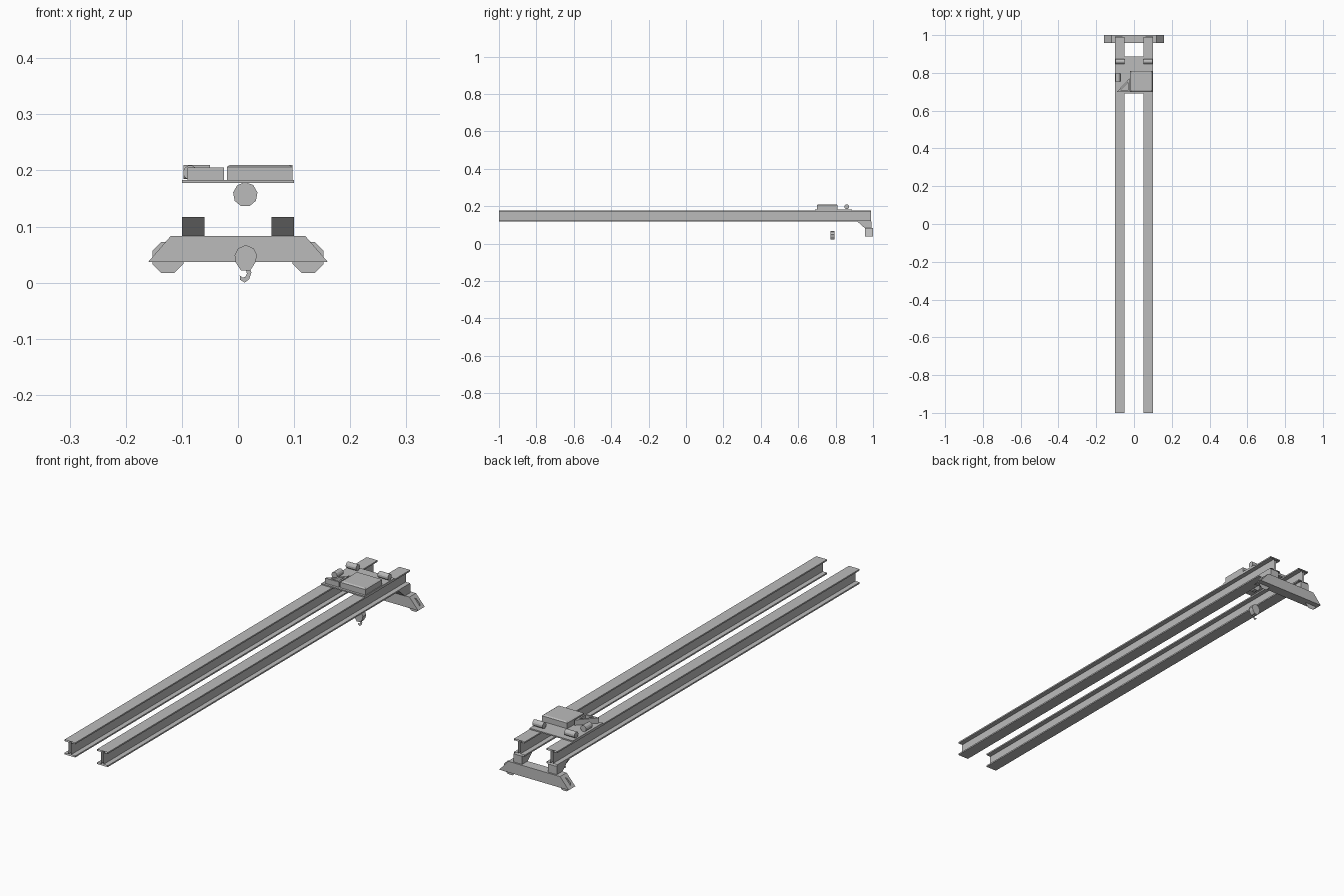
import bpy, bmesh, math
from mathutils import Matrix, Vector

if "Cube" in bpy.data.objects:
    bpy.data.objects.remove(bpy.data.objects["Cube"])

grey = bpy.data.materials.new("steel_grey")
grey.use_nodes = True
colour = (0.5, 0.5, 0.5, 1)
grey.diffuse_color = colour
grey.node_tree.nodes["Principled BSDF"].inputs["Base Color"].default_value = colour


def finish(name, bm):
    bmesh.ops.recalc_face_normals(bm, faces=bm.faces)
    mesh = bpy.data.meshes.new(name)
    bm.to_mesh(mesh)
    bm.free()
    mesh.materials.append(grey)
    ob = bpy.data.objects.new(name, mesh)
    bpy.context.collection.objects.link(ob)
    return ob


def place(axis, p, t):
    """Put profile point p at depth t along the given axis."""
    a, b = p
    return {"x": (t, a, b), "y": (a, t, b), "z": (a, b, t)}[axis]


def prism(name, axis, profile, lo, hi, caps=True, top=None):
    """Extrude a profile; an optional second profile tapers it."""
    bm = bmesh.new()
    r0 = [bm.verts.new(place(axis, p, lo)) for p in profile]
    r1 = [bm.verts.new(place(axis, p, hi)) for p in (top or profile)]
    n = len(profile)
    for i in range(n):
        j = (i + 1) % n
        bm.faces.new((r0[i], r0[j], r1[j], r1[i]))
    if caps:
        bm.faces.new(r0)
        bm.faces.new(r1)
    return finish(name, bm)


def sheet(name, profile, y):
    """Flat plate standing in the xz plane."""
    bm = bmesh.new()
    bm.faces.new([bm.verts.new((a, y, b)) for a, b in profile])
    return finish(name, bm)


def rect(x0, x1, y0, y1):
    return [(x0, y0), (x1, y0), (x1, y1), (x0, y1)]


def ngon(cx, cz, r, n, turn=0.5):
    return [(cx + r * math.cos(math.tau * (i + turn) / n),
             cz + r * math.sin(math.tau * (i + turn) / n)) for i in range(n)]


# Open-ended I-beams, support brackets and wheels on both sides
for s, side in ((1, "left"), (-1, "right")):
    c, w, t, f = 0.075, 0.025, 0.005, 0.006
    z0, z1 = 0.117, 0.178
    half = [(w, z0), (w, z0 + f), (t, z0 + f), (t, z1 - f), (w, z1 - f), (w, z1)]
    section = half + [(-x, z) for x, z in reversed(half)]
    prism(side + "_beam", "y", [(s * c + x, z) for x, z in section], -1, 0.99, caps=False)
    x0, x1 = sorted((s * 0.06, s * 0.1))
    prism(side + "_bracket", "x",
          [(0.917, 0.117), (0.955, 0.083), (0.993, 0.083), (0.993, 0.117)], x0, x1)
    sheet(side + "_wheel", ngon(s * 0.125, 0.045, 0.03, 8), 0.978)
    # Travel motors on the trolley deck
    m0, m1 = sorted((s * 0.05, s * 0.097))
    motor = prism(side + "_motor", "x", ngon(0.86, 0.197, 0.013, 12), m0, m1)

# End carriage
prism("end_carriage", "y",
      [(-0.16, 0.037), (0.16, 0.037), (0.12, 0.083), (-0.12, 0.083)], 0.957, 1)

# Trolley deck and hoist housing with a shallow raised lid
prism("trolley_deck", "z", rect(-0.1, 0.1, 0.69, 0.887), 0.178, 0.183)
prism("hoist_housing", "z", rect(-0.02, 0.097, 0.7, 0.81), 0.183, 0.206)
prism("housing_lid", "z", rect(-0.02, 0.097, 0.7, 0.81), 0.206, 0.21,
      top=rect(-0.014, 0.091, 0.706, 0.804))

# Side motor lying along the deck
prism("side_motor", "y", ngon(-0.085, 0.196, 0.013, 12), 0.755, 0.797)

# Triangular frame beside the housing
outer = [(-0.09, 0.7), (-0.025, 0.7), (-0.025, 0.77)]
mid = Vector((-0.042, 0.718))
inner = [tuple(mid + (Vector(p) - mid) * 0.6) for p in outer]
bm = bmesh.new()
rings = [[bm.verts.new((x, y, z)) for x, y in ring]
         for ring, z in ((outer, 0.183), (outer, 0.205), (inner, 0.205), (inner, 0.183))]
for k in range(4):
    a, b = rings[k], rings[(k + 1) % 4]
    for i in range(3):
        j = (i + 1) % 3
        bm.faces.new((a[i], a[j], b[j], b[i]))
finish("triangular_frame", bm)

# Rope drum under the deck, hook block and flat hook
prism("rope_drum", "y", ngon(0.013, 0.157, 0.022, 9, 0.25), 0.773, 0.795)
prism("hook_block", "y",
      [(0.005, 0.022), (0.022, 0.022), (0.031, 0.036), (0.034, 0.049), (0.028, 0.061),
       (0.014, 0.067), (0, 0.061), (-0.006, 0.049), (-0.004, 0.036)], 0.773, 0.795)
sheet("hook",
      [(0.021, 0.026), (0.024, 0.018), (0.02, 0.006), (0.012, 0), (0.004, 0.005),
       (0.003, 0.013), (0.008, 0.009), (0.013, 0.01), (0.016, 0.016), (0.013, 0.026)], 0.784)
